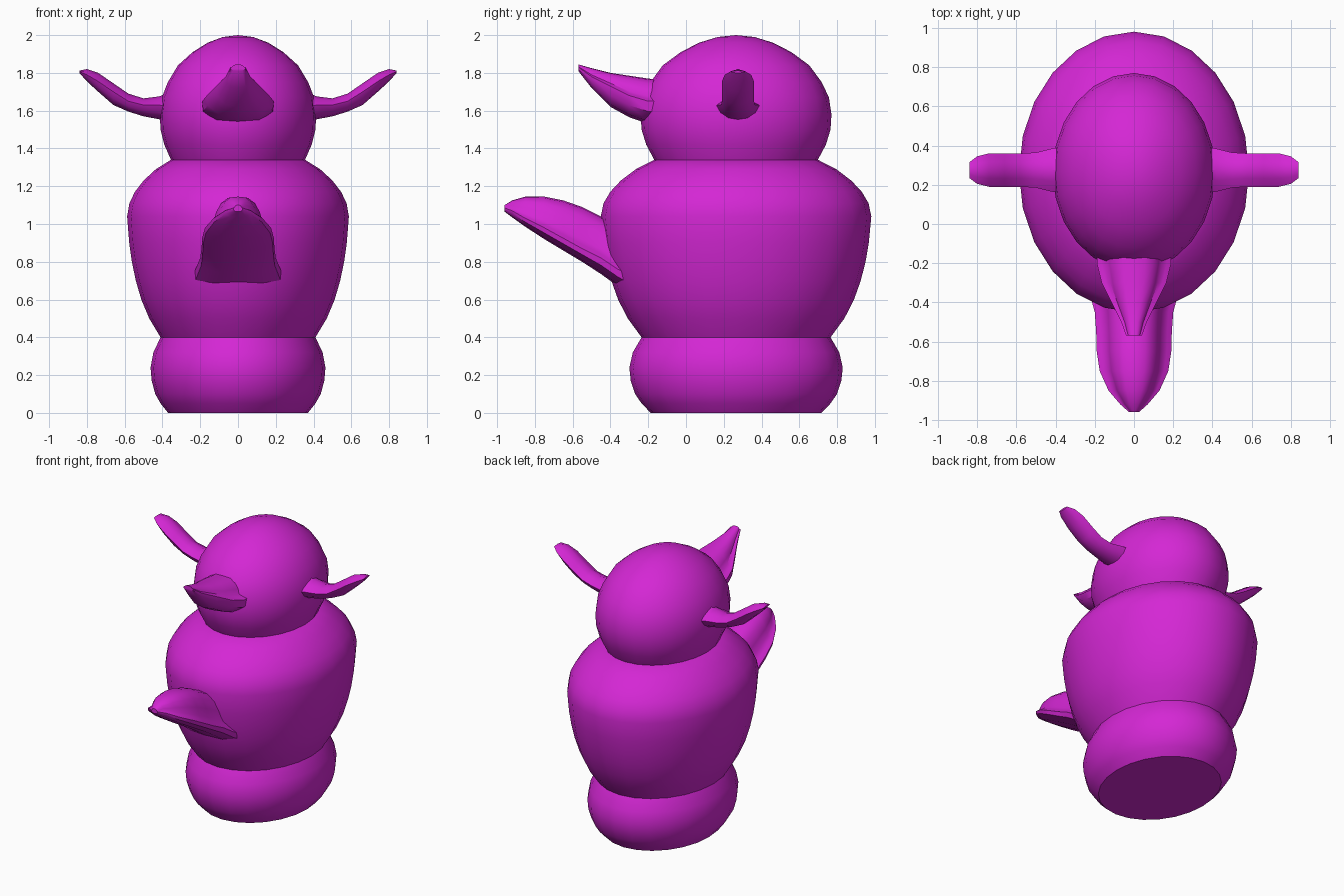
import bpy, bmesh, math
from mathutils import Vector

cube = bpy.data.objects.get("Cube")
if cube:
    bpy.data.objects.remove(cube, do_unlink=True)

magenta = bpy.data.materials.new("magenta")
magenta.use_nodes = True
COLOUR = (0.66, 0.02, 0.66, 1)
magenta.diffuse_color = COLOUR
magenta.node_tree.nodes["Principled BSDF"].inputs["Base Color"].default_value = COLOUR

SIDES = 24
CENTRE_Y = 0.265
DEPTH = 1.22  # body is deeper than wide


def skin(name, rings, angle=35):
    """Skin closed rings of points into a capped, smooth-shaded solid."""
    bm = bmesh.new()
    loops = [[bm.verts.new(p) for p in ring] for ring in rings]
    for a, b in zip(loops, loops[1:]):
        n = len(a)
        for i in range(n):
            j = (i + 1) % n
            bm.faces.new((a[i], a[j], b[j], b[i]))
    bm.faces.new(loops[0])
    bm.faces.new(loops[-1])
    bmesh.ops.remove_doubles(bm, verts=bm.verts, dist=0.0005)
    bmesh.ops.recalc_face_normals(bm, faces=bm.faces)
    mesh = bpy.data.meshes.new(name)
    bm.to_mesh(mesh)
    bm.free()
    mesh.materials.append(magenta)
    obj = bpy.data.objects.new(name, mesh)
    bpy.context.collection.objects.link(obj)
    bpy.ops.object.select_all(action='DESELECT')
    obj.select_set(True)
    bpy.context.view_layer.objects.active = obj
    bpy.ops.object.shade_smooth_by_angle(angle=math.radians(angle))
    return obj


def lathe(name, profile):
    """Revolve (radius, z) pairs into an oval solid."""
    turns = [2 * math.pi * i / SIDES for i in range(SIDES)]
    return skin(name, [[(r * math.sin(t), CENTRE_Y + DEPTH * r * math.cos(t), z)
                        for t in turns] for r, z in profile])


def petal(name, origin, direction, section, stations):
    """Loft a half section along a direction.
    Each station is (distance, half width, top z, rim z, bottom z)."""
    along = Vector(direction)
    across = along.cross(Vector((0, 0, 1)))
    outline = section + [(-u, v) for u, v in section[-2:0:-1]]
    rings = []
    for dist, width, top, rim, bottom in stations:
        ring = []
        for u, v in outline:
            z = rim + v * ((top - rim) if v > 0 else (rim - bottom))
            ring.append(Vector(origin) + along * dist + across * (u * width)
                        + Vector((0, 0, z)))
        rings.append(ring)
    return skin(name, rings, 40)


# Stacked oval body parts
lathe("base", [(.37, 0), (.41, .05), (.438, .10), (.457, .17), (.463, .24),
               (.448, .32), (.41, .40)])
lathe("torso", [(.41, .40), (.47, .50), (.512, .60), (.541, .70), (.562, .80),
                (.576, .90), (.587, 1.04), (.575, 1.11), (.546, 1.17),
                (.5, 1.23), (.435, 1.29), (.355, 1.34)])
lathe("head", [(.355, 1.34), (.39, 1.42), (.41, 1.50), (.414, 1.58),
               (.403, 1.67), (.372, 1.75), (.318, 1.84), (.24, 1.91),
               (.16, 1.96), (.08, 1.99), (.0001, 2)])

# Domed section with a flared lip, and a leaner leaf section
flared = [(0, 1), (.3, .96), (.52, .78), (.66, .5), (.74, .22), (.88, .1),
          (1, 0), (.97, -.45), (.6, -.88), (0, -1)]
leaf = [(0, 1), (.5, .65), (1, 0), (.82, -.5), (.45, -.88), (0, -1)]

# Upper front spout on the head
petal("beak", (0, 0, 0), (0, -1, 0), flared, [
    (.10, .19, 1.76, 1.65, 1.53), (.20, .19, 1.77, 1.65, 1.53),
    (.30, .165, 1.785, 1.68, 1.565), (.40, .115, 1.80, 1.73, 1.62),
    (.50, .065, 1.825, 1.78, 1.72), (.57, .04, 1.845, 1.83, 1.81)])

# Lower front spout on the torso
petal("front_limb", (0, 0, 0), (0, -1, 0), flared, [
    (.28, .24, .95, .72, .62), (.36, .225, .99, .76, .67),
    (.45, .2, 1.04, .82, .735), (.55, .193, 1.09, .87, .80),
    (.65, .19, 1.125, .925, .86), (.75, .175, 1.145, .98, .92),
    (.85, .13, 1.145, 1.03, .985), (.92, .07, 1.125, 1.07, 1.035),
    (.96, .025, 1.10, 1.085, 1.065)])

# Upswept side wings, mirrored
for side, label in ((1, "left"), (-1, "right")):
    petal(label + "_ear", (0, .275, 0), (side, 0, 0), leaf, [
        (.35, .12, 1.70, 1.62, 1.54), (.42, .11, 1.675, 1.63, 1.555),
        (.50, .09, 1.665, 1.63, 1.57), (.58, .085, 1.69, 1.65, 1.595),
        (.66, .085, 1.745, 1.70, 1.63), (.74, .085, 1.80, 1.755, 1.70),
        (.80, .07, 1.82, 1.79, 1.755), (.84, .04, 1.812, 1.807, 1.80)])
